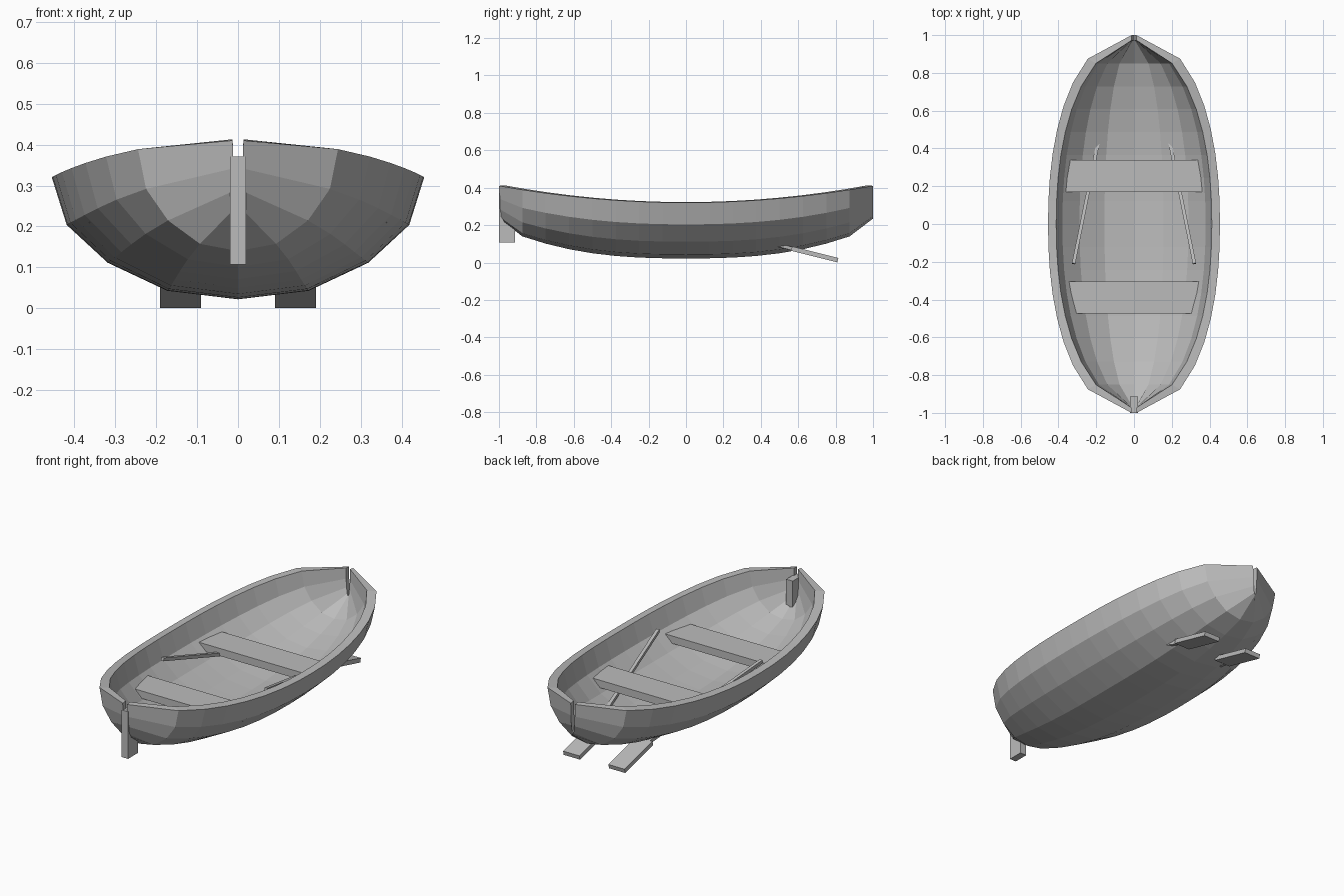
import bpy
import bmesh
import math
from mathutils import Matrix, Vector

old = bpy.data.objects.get("Cube")
if old:
    bpy.data.objects.remove(old, do_unlink=True)

GREY = (0.5, 0.5, 0.5, 1.0)
mat = bpy.data.materials.new("plain grey")
mat.use_nodes = True
mat.diffuse_color = GREY
mat.node_tree.nodes["Principled BSDF"].inputs["Base Color"].default_value = GREY


def finish(name, bm):
    bmesh.ops.recalc_face_normals(bm, faces=bm.faces)
    mesh = bpy.data.meshes.new(name)
    bm.to_mesh(mesh)
    bm.free()
    mesh.materials.append(mat)
    obj = bpy.data.objects.new(name, mesh)
    bpy.context.scene.collection.objects.link(obj)
    return obj


def box(name, center, size, tilt=None, bottom_scale=1.0):
    """Box, optionally narrowed in x at the bottom and rotated."""
    bm = bmesh.new()
    bmesh.ops.create_cube(bm, size=1.0)
    for v in bm.verts:
        if v.co.z < 0:
            v.co.x *= bottom_scale
        v.co = Vector(a * b for a, b in zip(v.co, size))
    if tilt:
        bm.transform(tilt)
    bm.transform(Matrix.Translation(center))
    return finish(name, bm)


# Hull shape: half-width, gunwale height and keel height along the length
SEGMENTS = 16
SECTION = [(0, 0), (0.38, 0.07), (0.7, 0.3), (0.92, 0.61), (1, 1)]
HALF_SECTION = [(-x, z) for x, z in reversed(SECTION[1:])]
PROFILE = HALF_SECTION + SECTION
SLIT = 0.013


def half_width(t):
    return max(SLIT, 0.455 * (1 - abs(t) ** 2.2) ** (1 / 2.2))


def gunwale(t):
    return 0.32 + 0.09 * t * t


def keel(t):
    if abs(t) > 0.99:
        return 0.235
    return 0.022 + 0.118 * (abs(t) / 0.875) ** 2.6


def section(t, inner):
    w, top, low, y = half_width(t), gunwale(t), keel(t), t
    if inner:
        w = max(SLIT, w - 0.043)
        top += 0.003
        low += 0.025 if abs(t) > 0.99 else 0.038
        y *= 0.972
    return [(w * x, y, low + (top - low) * z) for x, z in PROFILE]


# Hull: closed outer and inner skin lofted through the stations
bm = bmesh.new()
rings = []
for i in range(SEGMENTS + 1):
    t = 2 * i / SEGMENTS - 1
    points = section(t, False) + section(t, True)[::-1]
    rings.append([bm.verts.new(p) for p in points])
count = len(rings[0])
for a, b in zip(rings, rings[1:]):
    for j in range(count):
        k = (j + 1) % count
        bm.faces.new((a[j], a[k], b[k], b[j]))
for ring in (rings[0], rings[-1]):
    for j in range(len(PROFILE) - 1):
        bm.faces.new((ring[j], ring[j + 1], ring[count - 2 - j], ring[count - 1 - j]))
finish("hull", bm)

# Post at the front end
box("front_post", (0, -0.957, 0.239), (0.04, 0.086, 0.263))

# Bench seats, narrowing downwards to follow the hull
box("front_seat", (0, -0.39, 0.19), (0.73, 0.17, 0.042), bottom_scale=0.84)
box("rear_seat", (0, 0.255, 0.19), (0.76, 0.17, 0.042), bottom_scale=0.88)

# Oars: sloping shafts that pass through the floor, with flat blades outside
for side, name in ((1, "left"), (-1, "right")):
    start = Vector((side * 0.32, -0.21, 0.273))
    end = Vector((side * 0.14, 0.68, 0.045))
    axis = end - start
    turn = axis.to_track_quat("Y", "Z").to_matrix().to_4x4()
    box(name + "_oar_shaft", (start + end) / 2, (0.018, axis.length, 0.018), turn)
    slope = Matrix.Rotation(math.radians(-14), 4, "X")
    box(name + "_oar_blade", (side * 0.14, 0.688, 0.0435), (0.1, 0.255, 0.024), slope)
